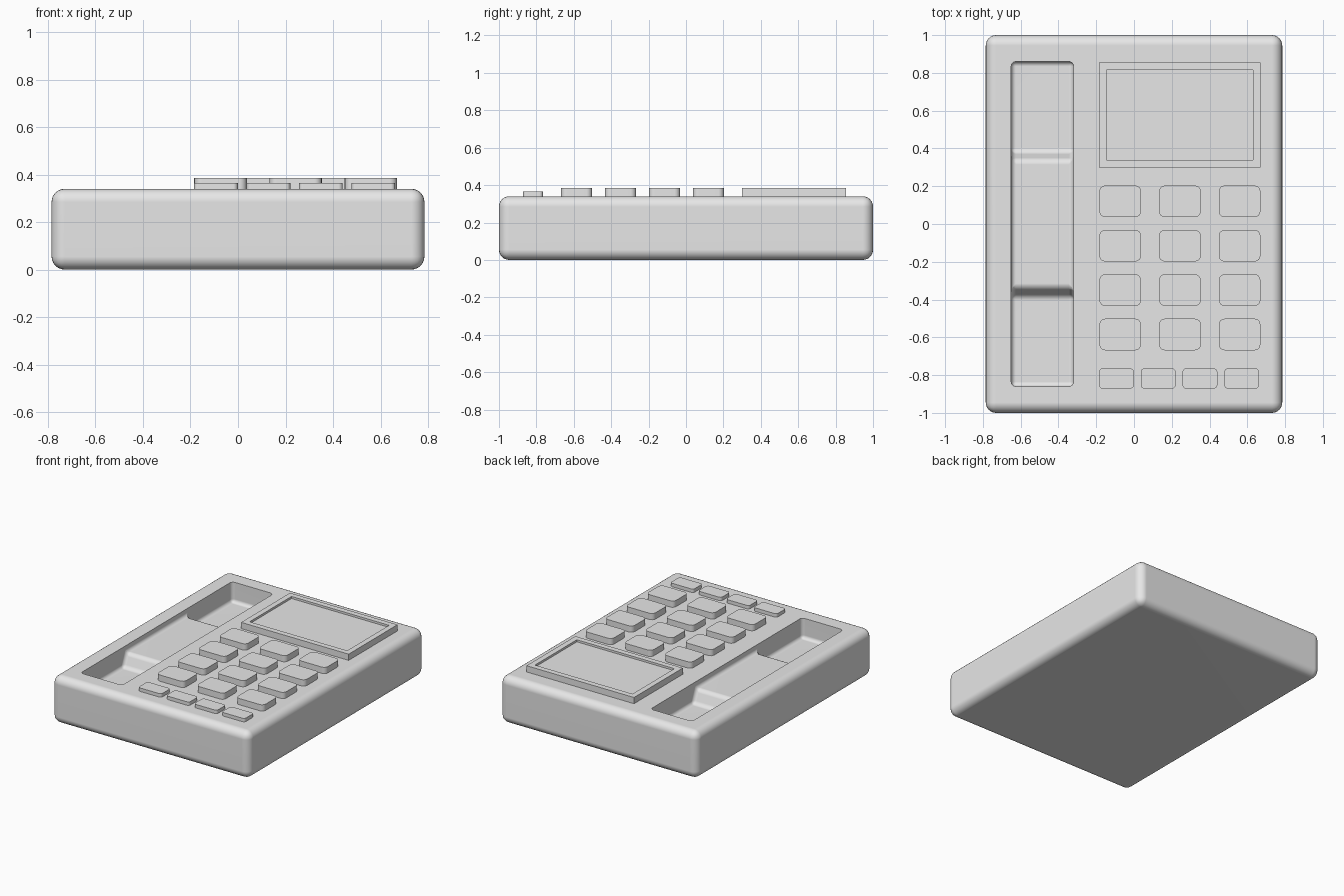
import bpy
import bmesh
from mathutils import Vector

cube = bpy.data.objects.get("Cube")
if cube:
    bpy.data.objects.remove(cube, do_unlink=True)

TOP = 0.34          # height of the casing's upper surface

grey = bpy.data.materials.new("plain grey")
grey.use_nodes = True
grey.diffuse_color = (0.8, 0.8, 0.8, 1)
grey.node_tree.nodes["Principled BSDF"].inputs["Base Color"].default_value = (0.8, 0.8, 0.8, 1)


def add_object(name, bm):
    bmesh.ops.recalc_face_normals(bm, faces=bm.faces)
    mesh = bpy.data.meshes.new(name)
    bm.to_mesh(mesh)
    bm.free()
    mesh.materials.append(grey)
    obj = bpy.data.objects.new(name, mesh)
    bpy.context.collection.objects.link(obj)
    return obj


def box(low, high):
    """Box between two opposite corners, as a bmesh."""
    low, high = Vector(low), Vector(high)
    bm = bmesh.new()
    bmesh.ops.create_cube(bm, size=1)
    for v in bm.verts:
        v.co = (low + high) / 2 + v.co * (high - low)
    return bm


def round_edges(bm, radius, segments, vertical_only=False):
    def upright(e):
        d = e.verts[0].co - e.verts[1].co
        return abs(d.x) + abs(d.y) < 1e-5
    edges = [e for e in bm.edges if upright(e) or not vertical_only]
    bmesh.ops.bevel(bm, geom=edges, offset=radius, segments=segments,
                    profile=0.5, affect='EDGES', clamp_overlap=True)


def select_only(obj):
    bpy.ops.object.select_all(action='DESELECT')
    obj.select_set(True)
    bpy.context.view_layer.objects.active = obj


def smooth(obj):
    select_only(obj)
    bpy.ops.object.shade_smooth_by_angle(angle=0.7)
    mod = obj.modifiers.new("even shading", 'WEIGHTED_NORMAL')
    mod.keep_sharp = True


# Casing: a rounded slab
bm = box((-0.785, -1, 0), (0.785, 1, TOP))
round_edges(bm, 0.055, 6)
casing = add_object("casing", bm)

# Handset cradle: deep at both ends with a raised middle, cut from the casing
deep, shallow, lid = TOP - 0.145, TOP - 0.05, TOP + 0.15
half = [(0.34, shallow), (0.38, deep), (0.86, deep), (0.86, lid)]
profile = [(-y, z) for y, z in reversed(half)] + half
bm = bmesh.new()
side = bm.faces.new([bm.verts.new((-0.65, y, z)) for y, z in profile])
wall = bmesh.ops.extrude_face_region(bm, geom=[side])
bmesh.ops.translate(bm, vec=(0.33, 0, 0),
                    verts=[g for g in wall["geom"] if isinstance(g, bmesh.types.BMVert)])
bmesh.ops.recalc_face_normals(bm, faces=bm.faces)
round_edges(bm, 0.025, 4)
cutter = add_object("cradle_cutter", bm)
cutter.hide_render = True

cut = casing.modifiers.new("cradle", 'BOOLEAN')
cut.operation = 'DIFFERENCE'
cut.solver = 'EXACT'
cut.object = cutter
select_only(casing)
bpy.ops.object.modifier_apply(modifier=cut.name)
bpy.data.objects.remove(cutter, do_unlink=True)
smooth(casing)

# Display: raised frame with a sunken screen
bm = box((-0.185, 0.30, TOP - 0.01), (0.67, 0.855, 0.385))
screen = max(bm.faces, key=lambda f: f.calc_center_median().z)
bmesh.ops.inset_region(bm, faces=[screen], thickness=0.056)
rim = bmesh.ops.extrude_face_region(bm, geom=[screen])
bmesh.ops.translate(bm, vec=(0, 0, -0.015),
                    verts=[g for g in rim["geom"] if isinstance(g, bmesh.types.BMVert)])
bmesh.ops.delete(bm, geom=[screen] if screen.is_valid else [], context='FACES')
add_object("display_frame", bm)


def key(name, x, y, width, depth, top, radius):
    bm = box((x - width / 2, y - depth / 2, TOP - 0.01),
             (x + width / 2, y + depth / 2, top))
    round_edges(bm, radius, 4, vertical_only=True)
    smooth(add_object(name, bm))


# Number keys: four rows of three
for row in range(4):
    for col in range(3):
        key(f"number_key_{row + 1}_{col + 1}", -0.073 + 0.316 * col,
            0.12 - 0.235 * row, 0.22, 0.167, 0.385, 0.03)

# Function keys: one row of four low keys
for col in range(4):
    key(f"function_key_{col + 1}", -0.093 + 0.221 * col, -0.818,
        0.184, 0.106, 0.365, 0.018)
